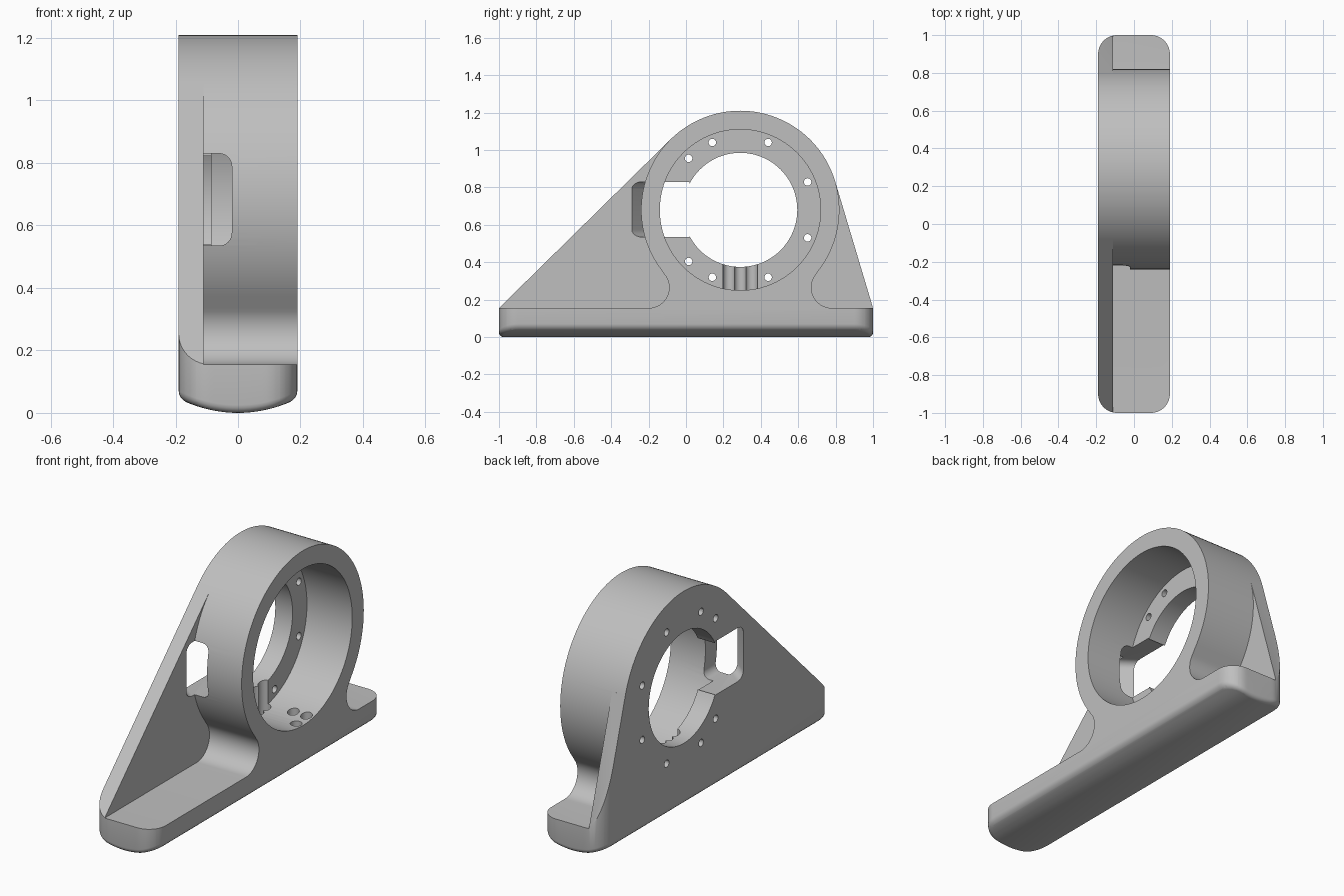
import bpy, bmesh
from math import sin, cos, radians
from mathutils import Matrix, Vector

cube = bpy.data.objects.get("Cube")
if cube:
    bpy.data.objects.remove(cube, do_unlink=True)

grey = bpy.data.materials.new("plain grey")
grey.use_nodes = True
COLOUR = (0.52, 0.52, 0.52, 1)
grey.diffuse_color = COLOUR
grey.node_tree.nodes["Principled BSDF"].inputs["Base Color"].default_value = COLOUR

CY, CZ, R = 0.29, 0.68, 0.53      # ring centre and outer radius
BASE_TOP, HALF = 0.155, 0.19


def finish(name, bm):
    bmesh.ops.recalc_face_normals(bm, faces=bm.faces)
    mesh = bpy.data.meshes.new(name)
    bm.to_mesh(mesh)
    bm.free()
    mesh.materials.append(grey)
    ob = bpy.data.objects.new(name, mesh)
    bpy.context.collection.objects.link(ob)
    return ob


def prism(points, axis, lo, hi):
    """Extrude a (y, z) outline along x, or an (x, y) outline along z."""
    bm = bmesh.new()
    place = (lambda p: (lo, *p)) if axis == "x" else (lambda p: (*p, lo))
    face = bm.faces.new([bm.verts.new(place(p)) for p in points])
    new = bmesh.ops.extrude_face_region(bm, geom=[face])["geom"]
    step = Vector((hi - lo, 0, 0)) if axis == "x" else Vector((0, 0, hi - lo))
    bmesh.ops.translate(bm, vec=step, verts=[v for v in new if isinstance(v, bmesh.types.BMVert)])
    return bm


def cylinder(radius, centre, depth, axis="x", sides=24):
    bm = bmesh.new()
    turn = Matrix.Rotation(radians(90), 4, "Y") if axis == "x" else Matrix()
    bmesh.ops.create_cone(bm, cap_ends=True, segments=sides, radius1=radius, radius2=radius,
                          depth=depth, matrix=Matrix.Translation(centre) @ turn)
    return bm


def arc(cy, cz, r, start, end, steps):
    angles = [radians(start + (end - start) * i / steps) for i in range(steps + 1)]
    return [(cy + r * cos(a), cz + r * sin(a)) for a in angles]


def combine(target, bm, operation="DIFFERENCE"):
    helper = finish("cutter", bm)
    helper.hide_render = True
    mod = target.modifiers.new("shape", "BOOLEAN")
    mod.operation, mod.solver, mod.object = operation, "EXACT", helper
    bpy.context.view_layer.objects.active = target
    bpy.ops.object.modifier_apply(modifier=mod.name)
    bpy.data.objects.remove(helper, do_unlink=True)


# Ring on a filleted neck above the long base
outline = [(-1.1, -0.2), (1.1, -0.2), (1.1, BASE_TOP)]
outline += arc(CY + 0.49, 0.265, 0.11, 270, 139.7, 16)
outline += arc(CY, CZ, R, -40.3, 220.3, 96)[1:-1]
outline += arc(CY - 0.49, 0.265, 0.11, 40.3, -90, 16) + [(-1.1, BASE_TOP)]
body = finish("bearing_bracket", prism(outline, "x", -0.25, 0.25))

# Gusset plate whose slopes meet the ring at tangents
tangents = [(CY + R * cos(radians(a)), CZ + R * sin(radians(a))) for a in (16.6, 134.5)]
gusset = [(-1, -0.1), (1, -0.1), (1, BASE_TOP), *tangents, (-1, BASE_TOP)]
combine(body, prism(gusset, "x", -0.26, -0.11), "UNION")

# Rounded envelope with a bowed underside trims the body
env = bmesh.new()
bmesh.ops.create_cube(env, size=1, matrix=Matrix.Translation((0, 0, 0.75))
                      @ Matrix.Diagonal((2 * HALF, 2, 1.5, 1)))
upright = [e for e in env.edges if abs(e.verts[0].co.z - e.verts[1].co.z) > 1]
bmesh.ops.bevel(env, geom=upright, offset=0.1, segments=10, profile=0.5, affect="EDGES")
rim = [e for e in env.edges if all(v.co.z < 0.01 for v in e.verts)]
bmesh.ops.bevel(env, geom=rim, offset=0.025, segments=4, profile=0.5, affect="EDGES")
for i in range(-9, 10):
    bmesh.ops.bisect_plane(env, geom=env.verts[:] + env.edges[:] + env.faces[:], dist=1e-4,
                           plane_co=(i * 0.0191, 0, 0), plane_no=(1, 0, 0))
for v in env.verts:
    if v.co.z < 0.1:
        v.co.z += 0.045 * (v.co.x / HALF) ** 2
bmesh.ops.triangulate(env, faces=[f for f in env.faces if f.calc_center_median().z < 0.1])
combine(body, env, "INTERSECT")

# Wide bore from the open side, smaller opening through the lip
combine(body, cylinder(0.43, (0.2075, CY, CZ), 0.585, sides=96))
combine(body, cylinder(0.305, (0, CY, CZ), 1, sides=80))

# Side window running out through the lip and the ring wall
window = prism([(-0.25, -0.178), (-0.11, -0.29), (-0.02, -0.29), (-0.02, 0.02), (-0.25, 0.02)],
               "z", 0.535, 0.83)
soft = []
for e in window.edges:
    a, b = (v.co for v in e.verts)
    mid = (a + b) / 2
    if abs(a.z - b.z) < 0.01 and mid.y < 0.01 and mid.x > -0.2:
        soft.append(e)
bmesh.ops.bevel(window, geom=soft, offset=0.04, segments=6, profile=0.5, affect="EDGES")
combine(body, window)

# Screw holes around the lip
for angle in (22.5, 67.5, 112.5, 135, 225, 247.5, 292.5, 337.5):
    a = radians(angle)
    combine(body, cylinder(0.02, (-0.15, CY + 0.39 * cos(a), CZ + 0.39 * sin(a)), 0.3, sides=16))

# Blind holes in the bore floor and upright grooves in the lip
for y in (CY - 0.06, CY, CY + 0.06):
    combine(body, cylinder(0.033, (-0.085, y, 0.3), 0.24, "z"))
for x, y in ((0.15, CY), (0.15, CY + 0.09), (0.07, CY + 0.09)):
    combine(body, cylinder(0.03, (x, y, 0.25), 0.2, "z"))

# Smooth curves, crisp edges
bpy.ops.object.select_all(action="DESELECT")
body.select_set(True)
bpy.context.view_layer.objects.active = body
bpy.ops.object.shade_smooth_by_angle(angle=radians(30))
